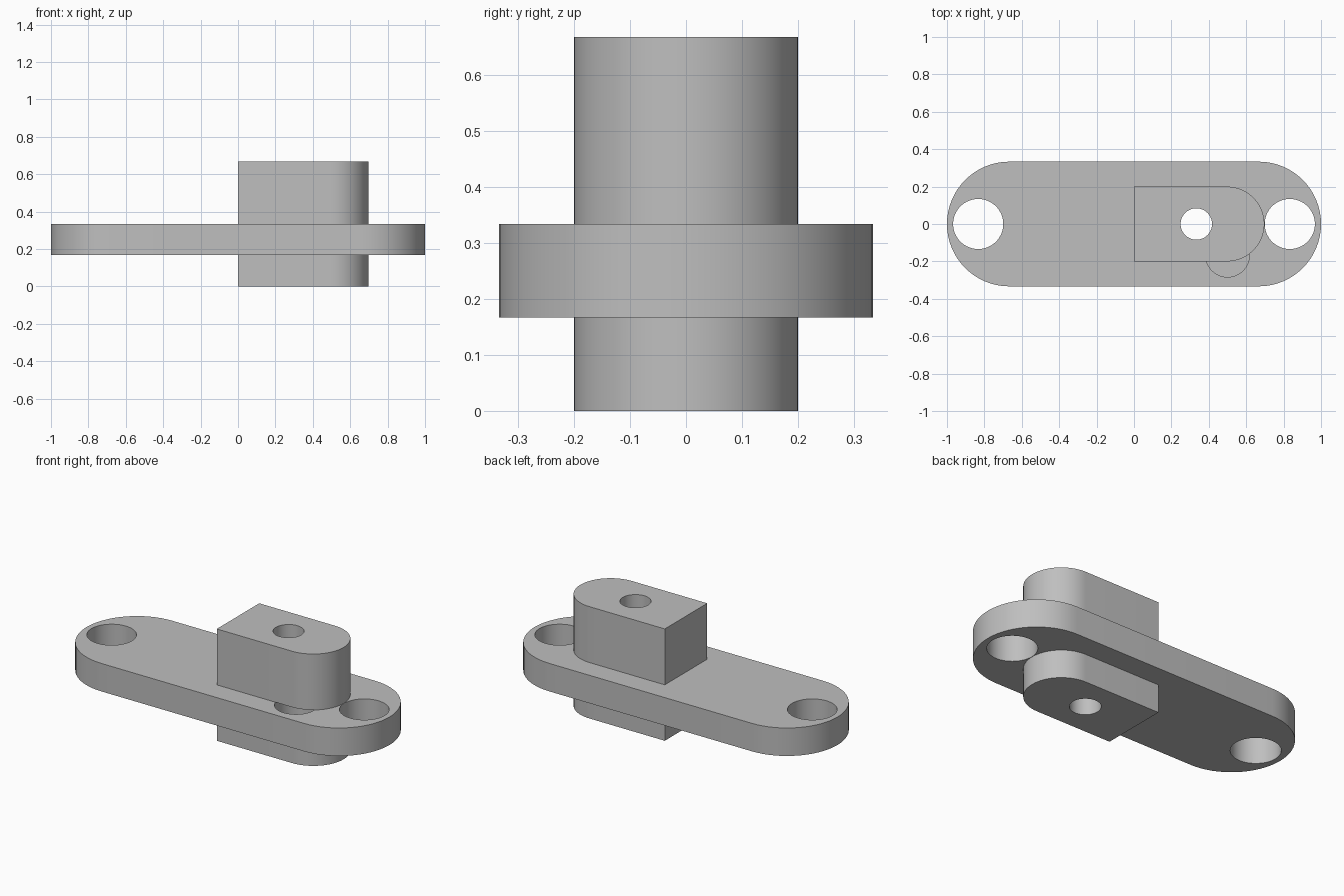
import bpy, bmesh
from math import pi, sin, cos, radians

if "Cube" in bpy.data.objects:
    bpy.data.objects.remove(bpy.data.objects["Cube"])

grey = bpy.data.materials.new("plain grey")
grey.use_nodes = True
colour = (0.52, 0.52, 0.52, 1)
grey.diffuse_color = colour
grey.node_tree.nodes["Principled BSDF"].inputs["Base Color"].default_value = colour


def arc(cx, cy, r, start, end, steps=32):
    angles = [start + (end - start) * i / steps for i in range(steps + 1)]
    return [(cx + r * cos(a), cy + r * sin(a)) for a in angles]


def extrude(name, outline, z0, z1):
    """Solid prism from a flat outline."""
    bm = bmesh.new()
    face = bm.faces.new([bm.verts.new((x, y, z0)) for x, y in outline])
    top = bmesh.ops.extrude_face_region(bm, geom=[face])["geom"]
    verts = [v for v in top if isinstance(v, bmesh.types.BMVert)]
    bmesh.ops.translate(bm, verts=verts, vec=(0, 0, z1 - z0))
    bmesh.ops.recalc_face_normals(bm, faces=bm.faces)
    mesh = bpy.data.meshes.new(name)
    bm.to_mesh(mesh)
    bm.free()
    mesh.materials.append(grey)
    obj = bpy.data.objects.new(name, mesh)
    bpy.context.collection.objects.link(obj)
    return obj


def drill(target, x, y, r, z0, z1):
    """Cut a round hole, then discard the cutter."""
    cutter = extrude("hole_cutter", arc(x, y, r, 0, 2 * pi, 64)[:-1], z0, z1)
    cutter.hide_render = True
    mod = target.modifiers.new("hole", "BOOLEAN")
    mod.operation = "DIFFERENCE"
    mod.solver = "EXACT"
    mod.object = cutter
    bpy.ops.object.select_all(action="DESELECT")
    bpy.context.view_layer.objects.active = target
    target.select_set(True)
    bpy.ops.object.modifier_apply(modifier=mod.name)
    bpy.data.objects.remove(cutter)


BOTTOM, TOP = 1 / 6, 1 / 3

# Long plate with rounded ends
plate_outline = arc(2 / 3, 0, 1 / 3, -pi / 2, pi / 2) + arc(-2 / 3, 0, 1 / 3, pi / 2, 3 * pi / 2)
plate = extrude("plate", plate_outline, BOTTOM, TOP)

# Blocks above and below, square at one end and round at the other
block_outline = [(0, 0.2), (0, -0.2)] + arc(0.497, 0, 0.2, -pi / 2, pi / 2)
upper_block = extrude("upper_block", block_outline, TOP, 2 / 3)
lower_block = extrude("lower_block", block_outline, 0, BOTTOM)

# End holes, blind pocket and the bore through all parts
for side in (-1, 1):
    drill(plate, side * 0.833, 0, 0.134, 0, 1)
drill(plate, 0.5, -1 / 6, 0.117, TOP - 0.12, 1)
parts = (plate, upper_block, lower_block)
for part in parts:
    drill(part, 1 / 3, 0, 0.084, -1, 1)

# Smooth the curved walls, keep the rims sharp
bpy.ops.object.select_all(action="DESELECT")
for part in parts:
    part.select_set(True)
bpy.context.view_layer.objects.active = plate
bpy.ops.object.shade_smooth_by_angle(angle=radians(30))
